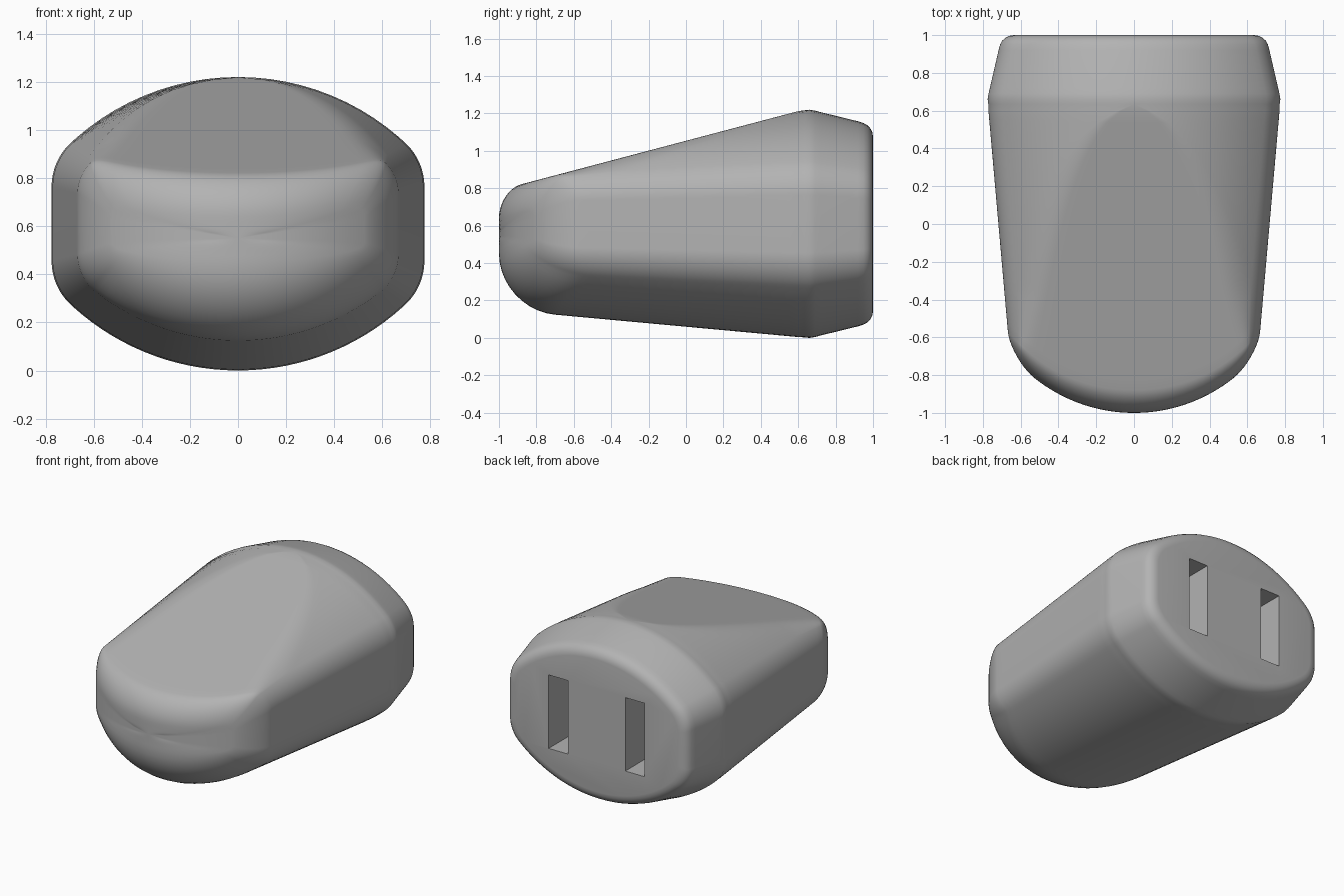
import bpy, bmesh
from math import sin, cos, acos, asin, sqrt, pi

cube = bpy.data.objects.get("Cube")
if cube:
    bpy.data.objects.remove(cube, do_unlink=True)

grey = bpy.data.materials.new("mid grey plastic")
grey.use_nodes = True
grey.diffuse_color = (0.45, 0.45, 0.45, 1)
grey.node_tree.nodes["Principled BSDF"].inputs["Base Color"].default_value = (0.45, 0.45, 0.45, 1)

HX, HZ, MID = 0.775, 0.61, 0.61      # half width, half height, centre height
BIG, SMALL = 1.02, 0.25              # radii of crown and corner arcs
CX = HX - SMALL
TURN = asin(CX / (BIG - SMALL))      # angle where the two arcs meet
CZ = HZ - BIG + (BIG - SMALL) * cos(TURN)


def outline(a):
    """Quarter outline of the shell by normal angle, 0 = crown, pi/2 = side."""
    if a <= TURN:
        return BIG * sin(a), HZ - BIG + BIG * cos(a)
    return CX + SMALL * sin(a), CZ + SMALL * cos(a)


def half_size(y):
    return HX - 0.088 * (0.65 - y), HZ - 0.092 * (0.65 - y)


def right_half(y, size):
    """Points (x, z, normal angle) from top centre to bottom centre."""
    hx, hz = size
    sx, sz = hx / HX, hz / HZ
    plane = 1.215 + 0.264 * (min(y, 0.63) - 0.61)
    sag = max(0, MID + hz - plane) / sz if y < 0.63 else 0
    start = acos(1 - sag / BIG)
    w, top = outline(start)
    if start > TURN:                 # the flat reaches the corner arc
        start = acos(max(-1, min(1, (HZ - sag - CZ) / SMALL)))
        w, top = outline(start)
    soft = start + 0.18 * start
    bx, bz = outline(soft)
    ax = w * 0.86
    pts = [(ax * i / 10, top, start * 0.86 * i / 10) for i in range(11)]
    for i in range(1, 6):            # rounded shoulder beside the flat
        t = i / 6
        pts.append(((1 - t) ** 2 * ax + 2 * t * (1 - t) * w + t * t * bx,
                    (1 - t * t) * top + t * t * bz,
                    start * 0.86 + (soft - start * 0.86) * t))
    for i in range(25):
        a = soft + (pi / 2 - soft) * i / 24
        pts.append((*outline(a), a))
    for i in range(33):
        a = pi / 2 * (1 - i / 32)
        x, z = outline(a)
        pts.append((x, -z, pi - a))
    return [(x * sx, MID + z * sz, a) for x, z, a in pts]


COUNT = len(right_half(0, half_size(0)))
NOSE_Z = 0.55


def arc_sag(x):
    return 0.845 - sqrt(0.845 ** 2 - min(abs(x), 0.8) ** 2)


def nose_point(j, inset, depth, shrink, t=None):
    """One point of the bowed front, solved so that it stays on the shell."""
    y = -0.8
    for _ in range(12):
        size = half_size(y)
        pts = right_half(y, size)
        x, z, a = pts[j]
        up = a < pi / 2
        reach = pts[0][1] - NOSE_Z if up else NOSE_Z - pts[-1][1]
        x *= (1 - inset * 0.12 / size[0]) * shrink
        z = NOSE_Z + (z - NOSE_Z) * (1 - inset * (0.15 if up else 0.3) / reach) * shrink
        k = cos(a) ** 2
        d = 0.1 * (1 - k) + (0.12 if up else 0.3) * k
        y = -1 + depth * d + arc_sag(x)
        if t is not None:            # fade the bow out along the body
            y += (0.6 - y) * t
    return x, y, z


def back_ring(y, hx, hz, shrink=1):
    return [(x * shrink, y, MID + (z - MID) * shrink) for x, z, a in right_half(y, (hx, hz))]


# Rings from the nose centre to the back face
rings = []
for s in (0, 0.25, 0.5, 0.75):
    rings.append([nose_point(j, 1, 0, s) for j in range(COUNT)])
for i in range(11):
    q = pi / 2 * i / 10
    rings.append([nose_point(j, 1 - sin(q), 1 - cos(q), 1) for j in range(COUNT)])
for i in range(1, 25):
    rings.append([nose_point(j, 0, 1, 1, i / 24) for j in range(COUNT)])
for y, hx, hz in ((0.635, 0.771, 0.607), (0.66, 0.775, 0.61), (0.69, 0.77, 0.605),
                  (0.72, 0.763, 0.597), (0.92, 0.717, 0.548), (0.95, 0.709, 0.538),
                  (0.97, 0.698, 0.527), (0.985, 0.682, 0.511), (0.996, 0.66, 0.49),
                  (1, 0.635, 0.467)):
    rings.append(back_ring(y, hx, hz))

bm = bmesh.new()
grid = []
for r in rings:
    loop = r + [(-x, y, z) for x, y, z in r[-2:0:-1]]
    grid.append([bm.verts.new(p) for p in loop])
for a, b in zip(grid, grid[1:]):
    for i in range(len(a)):
        j = (i + 1) % len(a)
        bm.faces.new((a[i], a[j], b[j], b[i]))
bm.faces.new(grid[-1])
bmesh.ops.remove_doubles(bm, verts=bm.verts, dist=0.0004)
bmesh.ops.recalc_face_normals(bm, faces=bm.faces)
mesh = bpy.data.meshes.new("shell")
bm.to_mesh(mesh)
bm.free()
shell = bpy.data.objects.new("shell", mesh)
mesh.materials.append(grey)
bpy.context.collection.objects.link(shell)
bpy.context.view_layer.objects.active = shell

# Two blade slots sunk into the back face
for side in (-1, 1):
    bpy.ops.mesh.primitive_cube_add(size=1, location=(side * 0.3, 0.95, MID))
    cutter = bpy.context.object
    cutter.name = "slot_cutter"
    cutter.scale = (0.15, 0.9, 0.52)
    cutter.hide_render = True
    cutter.data.materials.append(grey)
    bpy.context.view_layer.objects.active = shell
    cut = shell.modifiers.new("slot", 'BOOLEAN')
    cut.operation, cut.solver, cut.object = 'DIFFERENCE', 'EXACT', cutter
    bpy.ops.object.modifier_apply(modifier=cut.name)
    bpy.data.objects.remove(cutter, do_unlink=True)

bpy.ops.object.select_all(action='DESELECT')
shell.select_set(True)
bpy.context.view_layer.objects.active = shell
bpy.ops.object.shade_smooth_by_angle(angle=0.6)
